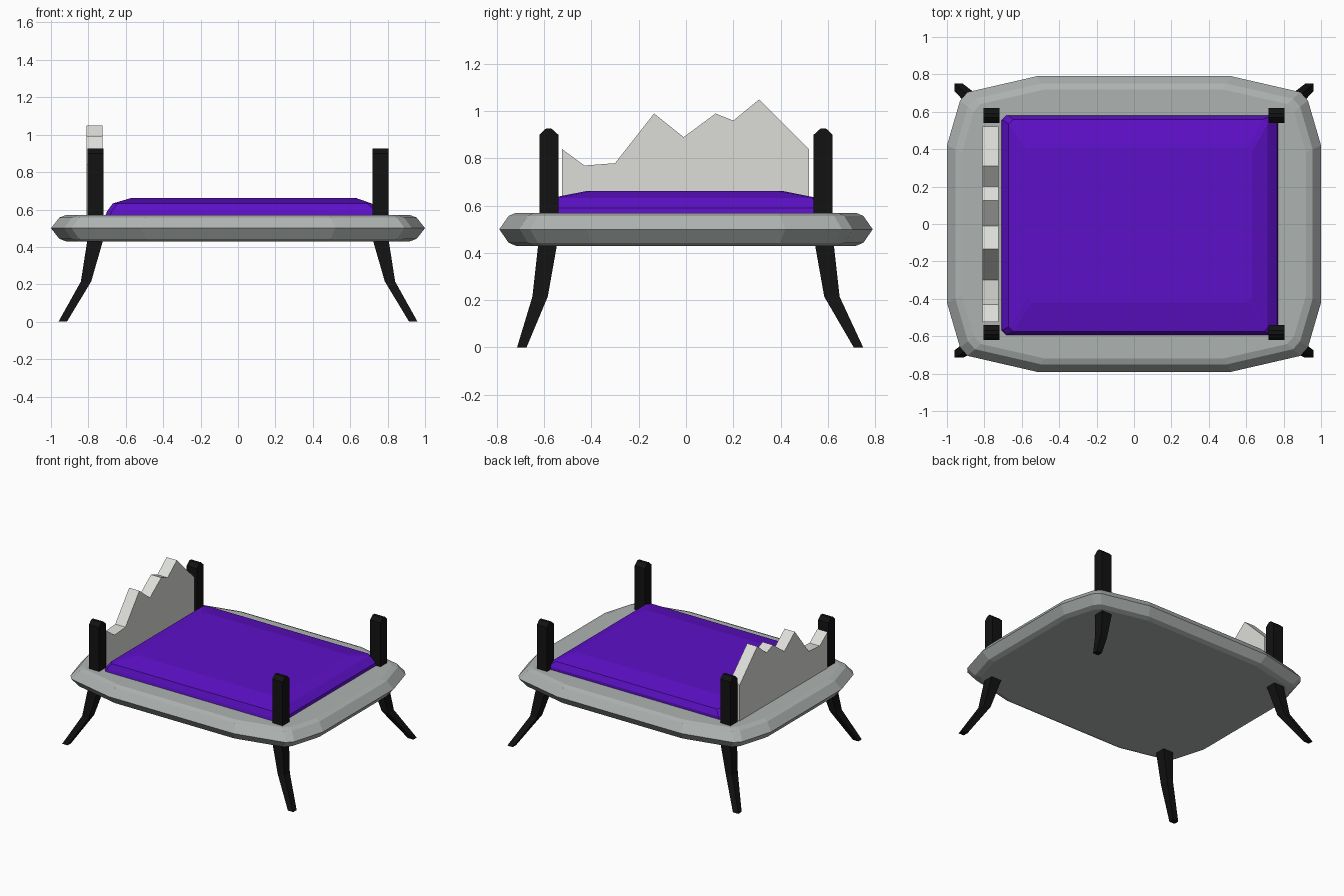
import bpy, bmesh

if "Cube" in bpy.data.objects:
    bpy.data.objects.remove(bpy.data.objects["Cube"])


def material(name, rgb):
    m = bpy.data.materials.new(name)
    m.diffuse_color = (*rgb, 1)
    m.use_nodes = True
    m.node_tree.nodes["Principled BSDF"].inputs["Base Color"].default_value = m.diffuse_color
    return m


purple = material("purple", (0.11, 0.005, 0.58))
black = material("black", (0.006, 0.006, 0.006))
pale = material("pale", (0.72, 0.73, 0.69))
grey = material("grey", (0.42, 0.45, 0.44))


def loft(name, rings, mat):
    """Skin a stack of equal-length point rings and cap both ends."""
    bm = bmesh.new()
    rows = [[bm.verts.new(p) for p in ring] for ring in rings]
    n = len(rows[0])
    for a, b in zip(rows, rows[1:]):
        for i in range(n):
            j = (i + 1) % n
            bm.faces.new((a[i], a[j], b[j], b[i]))
    bm.faces.new(rows[0][::-1])
    bm.faces.new(rows[-1])
    bmesh.ops.recalc_face_normals(bm, faces=bm.faces)
    me = bpy.data.meshes.new(name)
    bm.to_mesh(me)
    bm.free()
    me.materials.append(mat)
    ob = bpy.data.objects.new(name, me)
    bpy.context.collection.objects.link(ob)
    return ob


def rect(x0, x1, y0, y1, z):
    return [(x0, y0, z), (x1, y0, z), (x1, y1, z), (x0, y1, z)]


def cut_rect(x0, x1, y0, y1, z, c=0.025):
    return [(x0 + c, y0, z), (x1 - c, y0, z), (x1, y0 + c, z), (x1, y1 - c, z),
            (x1 - c, y1, z), (x0 + c, y1, z), (x0, y1 - c, z), (x0, y0 + c, z)]


# Platform: rounded slab with a pointed rim
quarter = [(1.0, 0.42), (0.93, 0.66), (0.89, 0.705), (0.52, 0.79)]
outline = (quarter + [(-x, y) for x, y in quarter[::-1]]
           + [(-x, -y) for x, y in quarter] + [(x, -y) for x, y in quarter[::-1]])
levels = [(0.92, 0.91, 0.43), (0.955, 0.95, 0.443), (1, 1, 0.50),
          (0.955, 0.95, 0.557), (0.92, 0.91, 0.57)]
loft("platform", [[(x * sx, y * sy, z) for x, y in outline] for sx, sy, z in levels], grey)

# Mattress
loft("mattress", [cut_rect(-0.71, 0.77, -0.595, 0.58, 0.565),
                  cut_rect(-0.70, 0.765, -0.59, 0.58, 0.59),
                  cut_rect(-0.67, 0.715, -0.575, 0.56, 0.632),
                  cut_rect(-0.57, 0.63, -0.42, 0.41, 0.662)], purple)

# Headboard: jagged rock profile between two posts
profile = [(-0.525, 0.565), (-0.525, 0.84), (-0.43, 0.77), (-0.30, 0.78), (-0.135, 0.99),
           (-0.01, 0.89), (0.125, 0.99), (0.20, 0.96), (0.31, 1.05), (0.52, 0.84), (0.52, 0.565)]
loft("headboard", [[(x, y, z) for y, z in profile] for x in (-0.81, -0.725)], pale)

# Corner posts with gabled tops, and splayed legs below them
for sx, xn in ((-1, "left"), (1, "right")):
    for sy, yn in ((-1, "front"), (1, "back")):
        gable = [(0.54, 0.56), (0.54, 0.90), (0.57, 0.927), (0.592, 0.927), (0.62, 0.90), (0.62, 0.56)]
        loft(f"{yn}_{xn}_post",
             [[(sx * x, sy * y, z) for y, z in gable] for x in (0.72, 0.805)], black)
        foot = 0.71 if sy > 0 else 0.675
        sections = [(0.72, 0.805, 0.545, 0.625, 0.44), (0.785, 0.84, 0.585, 0.65, 0.215),
                    (0.915, 0.96, foot, foot + 0.04, 0.0)]
        loft(f"{yn}_{xn}_leg",
             [[(sx * x, sy * y, z) for x, y, z in rect(*s)] for s in sections], black)
